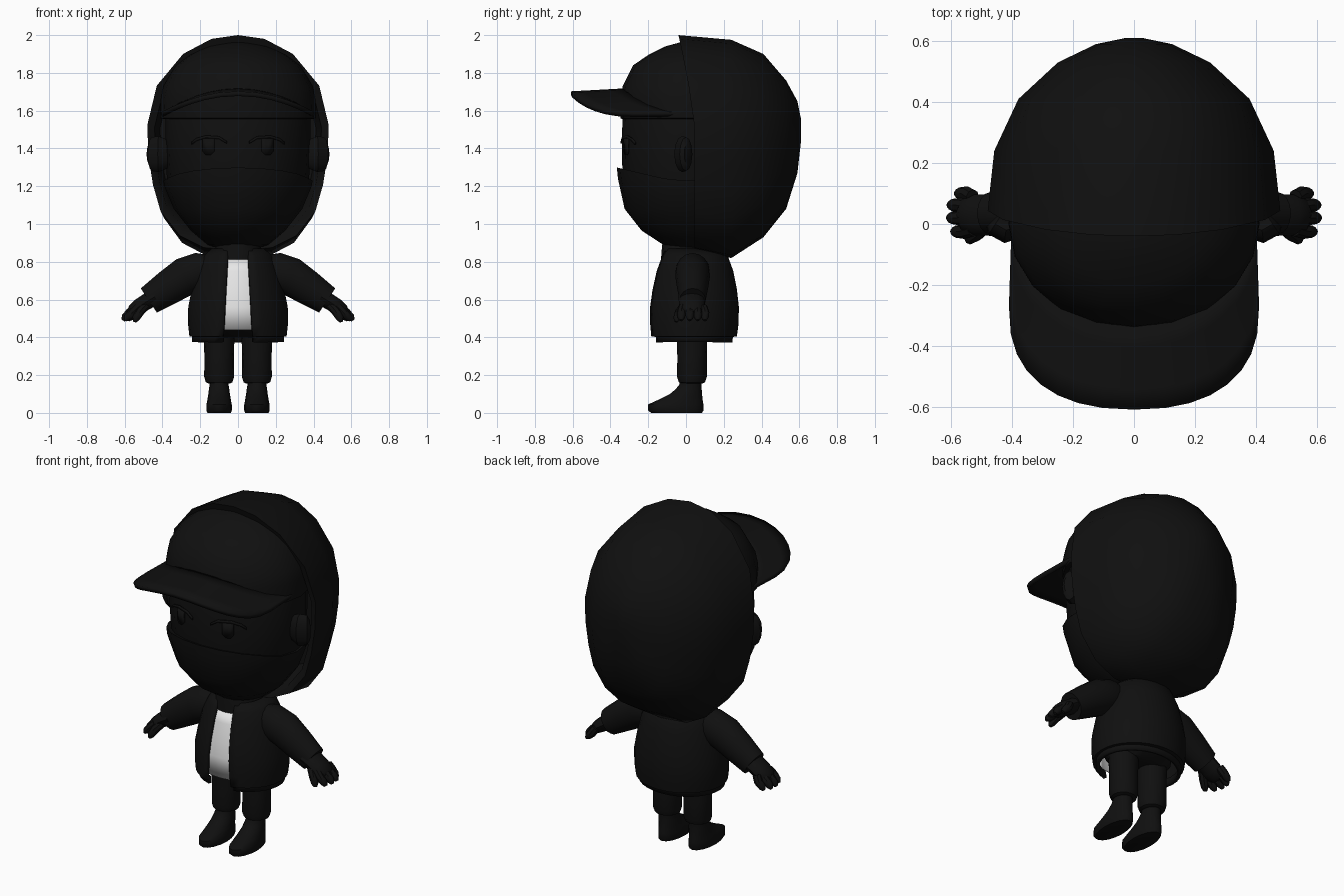
import bpy, bmesh, math
from mathutils import Vector

if "Cube" in bpy.data.objects:
    bpy.data.objects.remove(bpy.data.objects["Cube"])


def material(name, v):
    m = bpy.data.materials.new(name)
    m.diffuse_color = (v, v, v, 1)
    m.use_nodes = True
    m.node_tree.nodes["Principled BSDF"].inputs["Base Color"].default_value = m.diffuse_color
    return m


BLACK = material("black", 0.005)
WHITE = material("white", 0.8)


def skin(name, rings, closed=True, cap=True, mat=BLACK, thick=0, angle=40):
    """Bridge rings of points into one mesh object."""
    bm = bmesh.new()
    vs = [[bm.verts.new(p) for p in r] for r in rings]
    n = len(rings[0])
    for a, b in zip(vs, vs[1:]):
        for i in range(n if closed else n - 1):
            j = (i + 1) % n
            bm.faces.new((a[i], a[j], b[j], b[i]))
    if cap and closed:
        bm.faces.new(vs[0])
        bm.faces.new(vs[-1])
    bmesh.ops.recalc_face_normals(bm, faces=bm.faces)
    me = bpy.data.meshes.new(name)
    bm.to_mesh(me)
    bm.free()
    me.materials.append(mat)
    ob = bpy.data.objects.new(name, me)
    bpy.context.collection.objects.link(ob)
    bpy.ops.object.select_all(action='DESELECT')
    ob.select_set(True)
    bpy.context.view_layer.objects.active = ob
    bpy.ops.object.shade_smooth_by_angle(angle=math.radians(angle))
    if thick:
        mod = ob.modifiers.new("thickness", 'SOLIDIFY')
        mod.thickness, mod.offset = thick, 0
    return ob


def oval(z, hw, yf, yb, cx=0, n=20, gap=None, grow=0):
    """Horizontal oval; a gap leaves the front open by that half width."""
    cy, hy = (yf + yb) / 2, (yb - yf) / 2
    a0 = math.asin(gap / hw) if gap else 0
    pts = []
    for i in range(n):
        a = a0 + (2 * math.pi - 2 * a0) * i / ((n - 1) if gap else n)
        pts.append((cx + (hw + grow) * math.sin(a), cy - (hy + grow) * math.cos(a), z))
    return pts


def tube(name, pts, radii, n=12, flat=1.0):
    """Round tube through pts; flat scales its y width."""
    pts = [Vector(p) for p in pts]
    rings = []
    for i, (p, r) in enumerate(zip(pts, radii)):
        d = (pts[min(i + 1, len(pts) - 1)] - pts[max(i - 1, 0)]).normalized()
        u = Vector((0, 1, 0))
        u = (u - d * u.dot(d)).normalized()
        w = d.cross(u)
        rings.append([p + u * r * flat * math.cos(t) + w * r * math.sin(t)
                      for t in (2 * math.pi * k / n for k in range(n))])
    return skin(name, rings)


# Hood: faceted egg opening towards the front, with an inward lip
half = [(0, 2), (.14, 1.98), (.29, 1.90), (.43, 1.73), (.48, 1.52), (.475, 1.36),
        (.45, 1.2), (.41, 1.06), (.31, .93), (.18, .865), (0, .85)]
outline = half + [(-x, z) for x, z in half[-2:0:-1]]


def hood_ring(y, w, lo, hi, lean=0.0):
    return [(x * w, y - lean * max(0, (z - 1.5) / .5) ** 1.3, lo + (z - .85) / 1.15 * (hi - lo))
            for x, z in outline]


skin("hood", [hood_ring(.27, .86, .96, 1.9), hood_ring(.06, .92, .9, 1.95, .085),
              hood_ring(.045, 1, .86, 2.0, .085), hood_ring(.24, .955, .82, 1.975),
              hood_ring(.41, .79, .93, 1.90), hood_ring(.53, .52, 1.08, 1.76),
              hood_ring(.59, .26, 1.27, 1.65), hood_ring(.61, .06, 1.45, 1.55)], angle=60)

# Head and face mask
skin("head", [oval(*r) for r in [
    (.88, .12, -.08, .2), (.96, .23, -.2, .28), (1.08, .32, -.295, .33),
    (1.22, .375, -.335, .35), (1.4, .385, -.34, .35), (1.62, .385, -.335, .35),
    (1.78, .33, -.27, .3)]], angle=60)


def mask_edge(ring, drop):
    return [(x, y, z - drop * min(1, (y + .37) / .3)) for x, y, z in ring]


skin("face_mask", [mask_edge(oval(*r), d) for r, d in [
    ((.868, .1, -.05, .2), 0), ((.89, .16, -.12, .22), 0), ((.965, .25, -.235, .28), 0),
    ((1.08, .34, -.325, .33), 0), ((1.24, .39, -.36, .35), .04),
    ((1.30, .395, -.366, .35), .07), ((1.295, .375, -.335, .34), .07)]], angle=50)

# Cap dome and curved brim
skin("cap", [oval(*r) for r in [
    (1.555, .395, -.335, .35), (1.56, .412, -.347, .35), (1.66, .41, -.347, .35),
    (1.73, .395, -.335, .34), (1.84, .33, -.28, .3), (1.895, .26, -.2, .25),
    (1.94, .17, -.11, .2), (1.962, .06, -.03, .1)]], angle=50)


def brim_row(t, n=17):
    row = []
    for i in range(n):
        u = -1 + 2 * i / (n - 1)
        a = u * math.pi / 2
        s, c = math.sin(a), max(0, math.cos(a))
        inner = Vector((.395 * s, .02 - .355 * c, 1.705 - .125 * s * s))
        sx = math.copysign(abs(s) ** .85, s)
        outer = Vector((.405 * sx, -.27 - .338 * c ** .8, 1.69 - .112 * sx * sx))
        row.append(inner.lerp(outer, t))
    return row


skin("cap_brim", [brim_row(t / 4) for t in range(5)], closed=False, thick=.025)


def face_plate(name, corners):
    """Thin plate wrapped on the front of the face."""
    rows = []
    for (x, z0, z1) in corners:
        y = -.343 * math.sqrt(1 - (x / .388) ** 2) - .003
        rows.append([(x, y, z0), (x, y, z1)])
    skin(name, rows, closed=False, thick=.008)


# Jacket: open-fronted shell with a stepped hem
body = [(.375, .235, -.16, .235), (.41, .237, -.165, .242), (.412, .25, -.187, .262),
        (.47, .255, -.19, .268), (.56, .254, -.189, .27), (.65, .236, -.176, .26),
        (.75, .212, -.153, .24), (.82, .18, -.128, .215), (.865, .13, -.11, .17)]
skin("jacket", [oval(*r, n=29, gap=.075 - .055 * (r[0] - .44)) for r in body],
     closed=False, thick=.02, angle=50)

# Shirt: front panel behind the jacket opening
shirt = []
for z, hw, yf in [(.44, .25, -.188), (.56, .254, -.189), (.65, .236, -.176),
                  (.75, .212, -.153), (.815, .182, -.13)]:
    xs = [-.12 + .24 * i / 8 for i in range(9)]
    shirt.append([(x, .04 - (.028 - yf) * math.sqrt(1 - (x / hw) ** 2), z) for x in xs])
skin("shirt", shirt, closed=False, mat=WHITE, thick=.006)

# Collar and hips
skin("collar", [oval(*r) for r in [(.812, .14, -.132, .19), (.85, .135, -.13, .18),
                                   (.9, .11, -.125, .16)]])
skin("hips", [oval(*r) for r in [(.40, .17, -.07, .13), (.44, .2, -.12, .18),
                                 (.52, .2, -.12, .18)]])

for s, side in ((1, "left"), (-1, "right")):
    # Ear
    tube(side + "_ear", [(s * .37, -.01, 1.37), (s * .42, -.02, 1.37),
                         (s * .455, 0, 1.37), (s * .465, .01, 1.37)],
         [.075, .095, .09, .06], flat=.45)

    # Brow line and eye
    face_plate(side + "_brow", [(s * x, z, z + .014) for x, z in
                                ((.06, 1.425), (.1, 1.45), (.17, 1.455), (.22, 1.44), (.245, 1.42))])
    face_plate(side + "_eye", [(s * x, z, 1.452) for x, z in
                               ((.125, 1.385), (.145, 1.365), (.17, 1.365), (.185, 1.385))])

    # Sleeve with a cut-off cuff
    tube(side + "_sleeve", [(s * x, .035, z) for x, z in
                            ((.12, .765), (.2, .75), (.28, .722), (.37, .663), (.472, .595), (.468, .598))],
         [.07, .1, .102, .092, .077, .055], n=16, flat=.9)

    # Hand: wrist and palm, four fingers and a thumb
    tube(side + "_hand", [(s * x, .03, z) for x, z in
                          ((.44, .615), (.49, .585), (.52, .565), (.555, .54), (.57, .525))],
         [.045, .042, .042, .036, .02], flat=1.6)
    for k, (y, dx) in enumerate(((-.025, .59), (.02, .604), (.062, .602), (.1, .578))):
        tube(f"{side}_finger_{k + 1}",
             [(s * .53, .03 + (y - .03) * .85, .56), (s * (dx - .03), y, .53),
              (s * (dx - .005), y, .505), (s * (dx + .006), y, .49)],
             [.024, .024, .02, .009], n=8)
    tube(side + "_thumb", [(s * .49, -.01, .57), (s * .52, -.035, .535),
                           (s * .54, -.048, .5), (s * .547, -.052, .482)],
         [.024, .024, .02, .009], n=8)

    # Trouser leg gathered over the ankle
    cx = s * .1
    skin(side + "_trouser_leg", [oval(*r, cx=cx, n=16) for r in [
        (.155, .055, -.015, .085), (.162, .07, -.038, .1), (.19, .079, -.047, .11),
        (.3, .078, -.046, .11), (.45, .083, -.052, .115)]])

    # Boot: ankle shaft and long foot
    skin(side + "_boot", [oval(*r, cx=cx, n=16) for r in [
        (0, .062, -.185, .085), (.012, .067, -.2, .092), (.045, .067, -.2, .092),
        (.07, .062, -.145, .088), (.1, .057, -.085, .085), (.125, .054, -.055, .083),
        (.15, .05, -.035, .083), (.18, .052, -.03, .085)]], angle=50)
